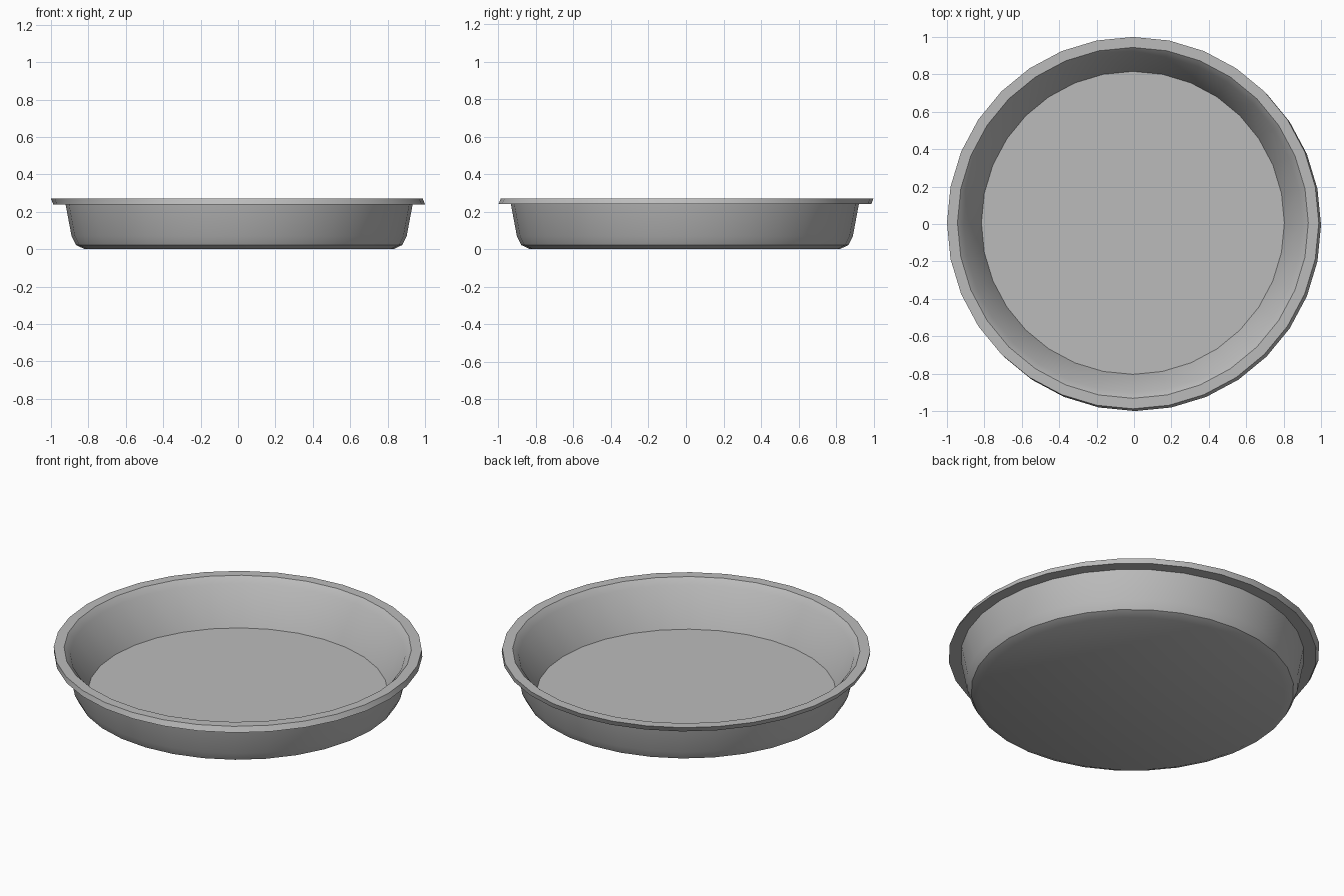
import bpy
import bmesh
import math

cube = bpy.data.objects.get("Cube")
if cube:
    bpy.data.objects.remove(cube, do_unlink=True)

SIDES = 32
SHIFT = 0.006  # the inside and the outside are slightly off-centre

# Grey metal
metal = bpy.data.materials.new("grey_metal")
grey = (0.5, 0.5, 0.5, 1.0)
metal.use_nodes = True
metal.diffuse_color = grey
metal.node_tree.nodes["Principled BSDF"].inputs["Base Color"].default_value = grey

# Profiles as (radius, height), from the middle of the floor over the rim to the base
inside = [(0.81, 0.016), (0.905, 0.237), (0.938, 0.27), (0.994, 0.27)]
outside = [(0.994, 0.24), (0.928, 0.24), (0.896, 0.07), (0.872, 0.022), (0.825, 0.0)]


def ring(bm, radius, height, shift):
    angles = [2 * math.pi * i / SIDES for i in range(SIDES)]
    return [bm.verts.new((radius * math.cos(a) - shift,
                          radius * math.sin(a) + shift, height)) for a in angles]


# Pan: rings joined by quads, closed by the floor and the base
bm = bmesh.new()
rings = [ring(bm, r, z, SHIFT) for r, z in inside]
rings += [ring(bm, r, z, -SHIFT) for r, z in outside]
for low, high in zip(rings, rings[1:]):
    for i in range(SIDES):
        j = (i + 1) % SIDES
        bm.faces.new((low[i], low[j], high[j], high[i]))
bm.faces.new(rings[0])
bm.faces.new(rings[-1])
bmesh.ops.recalc_face_normals(bm, faces=bm.faces)

mesh = bpy.data.meshes.new("pan")
bm.to_mesh(mesh)
bm.free()
mesh.materials.append(metal)
pan = bpy.data.objects.new("pan", mesh)
bpy.context.collection.objects.link(pan)

# Smooth walls with crisp rim and floor edges
bpy.ops.object.select_all(action="DESELECT")
pan.select_set(True)
bpy.context.view_layer.objects.active = pan
bpy.ops.object.shade_smooth_by_angle(angle=math.radians(30))
